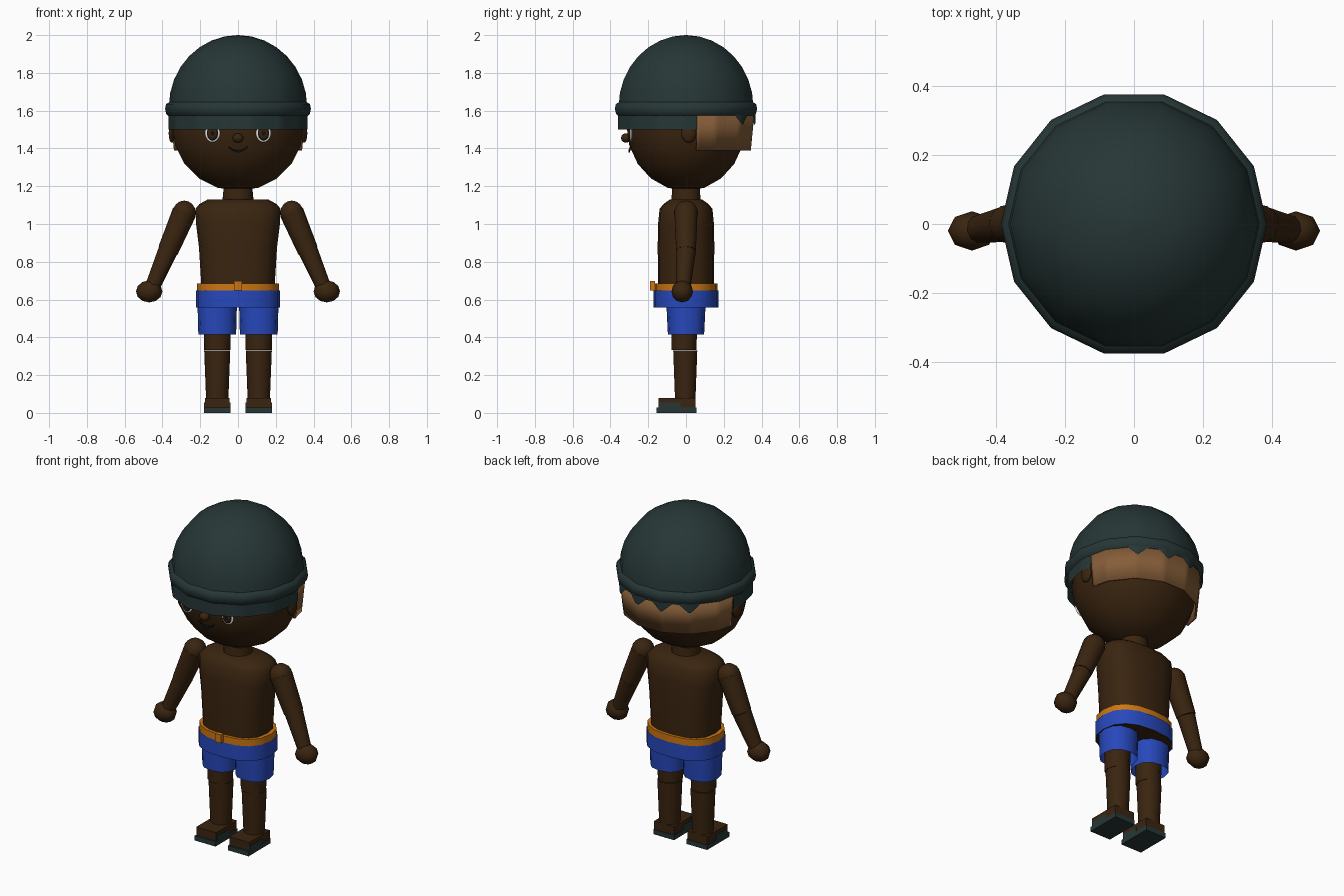
import bpy, bmesh, math
from mathutils import Vector, Matrix

cube = bpy.data.objects.get("Cube")
if cube:
    bpy.data.objects.remove(cube)


def material(name, rgb):
    m = bpy.data.materials.new(name)
    m.use_nodes = True
    m.diffuse_color = (*rgb, 1)
    bsdf = m.node_tree.nodes["Principled BSDF"]
    bsdf.inputs["Base Color"].default_value = (*rgb, 1)
    bsdf.inputs["Roughness"].default_value = 0.8
    return m


SKIN = material("dark skin", (0.042, 0.018, 0.005))
TEAL = material("dark teal", (0.02, 0.037, 0.037))
HAIR = material("brown hair", (0.235, 0.11, 0.04))
BLUE = material("blue cloth", (0.02, 0.065, 0.5))
ORANGE = material("orange belt", (0.6, 0.18, 0.006))
WHITE = material("eye white", (0.8, 0.8, 0.8))
BLACK = material("black", (0.008, 0.006, 0.005))


def finish(name, bm, mat, angle=50):
    bmesh.ops.recalc_face_normals(bm, faces=bm.faces)
    me = bpy.data.meshes.new(name)
    bm.to_mesh(me)
    bm.free()
    ob = bpy.data.objects.new(name, me)
    bpy.context.collection.objects.link(ob)
    me.materials.append(mat)
    bpy.ops.object.select_all(action="DESELECT")
    ob.select_set(True)
    bpy.context.view_layer.objects.active = ob
    if angle:
        bpy.ops.object.shade_smooth_by_angle(angle=math.radians(angle))
    return ob


def loft(name, rings, mat, n=14, power=2, x=0, y=0, caps=(True, True), angle=50):
    """Stack of rings (z, half width, half depth); power above 2 squares them off."""
    bm = bmesh.new()
    loops = []
    for z, rx, ry in rings:
        loop = []
        for i in range(n):
            c, s = math.cos(math.tau * i / n), math.sin(math.tau * i / n)
            cx, sy = (math.copysign(abs(v) ** (2 / power), v) for v in (c, s))
            loop.append(bm.verts.new((x + rx * cx, y + ry * sy, z)))
        loops.append(loop)
    for a, b in zip(loops, loops[1:]):
        for i in range(n):
            j = (i + 1) % n
            bm.faces.new((a[i], a[j], b[j], b[i]))
    for use, loop in zip(caps, (loops[0], loops[-1])):
        if use:
            bm.faces.new(loop)
    return finish(name, bm, mat, angle)


def ball(name, center, size, mat, u=14, v=9, angle=60):
    bm = bmesh.new()
    bmesh.ops.create_uvsphere(bm, u_segments=u, v_segments=v, radius=1,
                              matrix=Matrix.Translation(center) @ Matrix.Diagonal((*size, 1)))
    return finish(name, bm, mat, angle)


def limb(name, a, b, r1, r2, mat, n=10):
    a, b = Vector(a), Vector(b)
    turn = (b - a).to_track_quat("Z", "Y").to_matrix().to_4x4()
    bm = bmesh.new()
    bmesh.ops.create_cone(bm, cap_ends=True, segments=n, radius1=r1, radius2=r2, depth=(b - a).length,
                          matrix=Matrix.Translation((a + b) / 2) @ turn)
    return finish(name, bm, mat)


def box(name, center, size, mat):
    bm = bmesh.new()
    bmesh.ops.create_cube(bm, size=1, matrix=Matrix.Translation(center) @ Matrix.Diagonal((*size, 1)))
    return finish(name, bm, mat, 0)


def facet(a):
    """Radius of a unit 14-sided polygon at angle a."""
    step = math.tau / 14
    return math.cos(step / 2) / math.cos(a % step - step / 2)


def wall(name, samples, mat, angle=30):
    """Curved wall from samples (angle, low radius, low z, high radius, high z)."""
    bm = bmesh.new()
    pairs = []
    for a, r0, z0, r1, z1 in samples:
        k, d = facet(a), Vector((math.cos(a), math.sin(a), 0))
        pairs.append([bm.verts.new(d * r * k + Vector((0, 0, z))) for r, z in ((r0, z0), (r1, z1))])
    for p, q in zip(pairs, pairs[1:]):
        bm.faces.new((p[0], q[0], q[1], p[1]))
    return finish(name, bm, mat, angle)


# Head and neck
ball("head", (0, 0, 1.52), (0.358, 0.315, 0.345), SKIN, v=10)
loft("neck", [(1.1, 0.085, 0.08), (1.2, 0.075, 0.075)], SKIN)

# Hat: dome, rolled brim and band
dome = [(1.62 + 0.38 * math.sin(t), 0.366 * math.cos(t), 0.366 * math.cos(t))
        for t in (math.pi / 2 * i / 8 for i in range(8))]
loft("hat_dome", dome + [(2.0, 0.004, 0.004)], TEAL, caps=(False, True), angle=60)
loft("hat_brim", [(z, r, r) for z, r in
                  ((1.57, 0.366), (1.583, 0.38), (1.61, 0.386), (1.635, 0.381), (1.647, 0.36))],
     TEAL, caps=(False, False), angle=60)

START = math.asin(0.06 / 0.368)
front = [math.pi - START + (math.pi + 2 * START) * i / 48 for i in range(49)]
wall("hat_band", [(a, 0.37, 1.5, 0.37, 1.6) for a in front], TEAL)

# Ragged tufts hanging over the hair at the back
TUFTS = [math.radians(d) for d in (53, 80, 104, 128)]


def ragged(a):
    near = min(abs(a - t) for t in TUFTS)
    edge = 0.012 if 0.8 < a < 2.4 else 0
    return 1.585 - edge - 0.05 * max(0, 1 - near / 0.15)


back = [START + (math.pi - 2 * START) * i / 70 for i in range(71)]
wall("hat_ragged_edge", [(a, 0.377, ragged(a), 0.377, 1.6) for a in back], TEAL)

# Hair around the back of the head
hair = wall("hair", [(a, 0.352, 1.39, 0.372, 1.59) for a in back], HAIR)
thick = hair.modifiers.new("thickness", "SOLIDIFY")
thick.thickness = 0.012
thick.offset = -1 if hair.data.polygons[35].normal.y > 0 else 1

# Face
ball("nose", (0, -0.318, 1.455), (0.03, 0.026, 0.025), SKIN, 10, 8)
bm = bmesh.new()
mouth = []
for i in range(9):
    t = i / 4 - 1
    z = 1.385 + 0.022 * t * t
    h = 0.005 * (1 - abs(t)) + 0.002
    mouth.append([bm.verts.new((0.05 * t, -0.305 + 0.008 * t * t, z + s * h)) for s in (-1, 1)])
for p, q in zip(mouth, mouth[1:]):
    bm.faces.new((p[0], q[0], q[1], p[1]))
lips = finish("mouth", bm, BLACK)
lips.modifiers.new("thickness", "SOLIDIFY").thickness = 0.008

# Torso
loft("torso", [(0.565, 0.19, 0.145), (0.69, 0.195, 0.148), (0.88, 0.207, 0.15), (1.0, 0.222, 0.148),
               (1.08, 0.226, 0.14), (1.105, 0.205, 0.12), (1.13, 0.16, 0.085)], SKIN, n=16, power=2.6)

# Belt, buckle and shorts
loft("belt", [(0.64, 0.218, 0.166), (0.685, 0.218, 0.166)], ORANGE, n=16, power=2.4)
box("buckle", (0, -0.177, 0.674), (0.04, 0.026, 0.05), ORANGE)
loft("shorts_hip", [(0.558, 0.222, 0.172), (0.647, 0.222, 0.172)], BLUE, n=16, power=2.4, caps=(False, False))
loft("shorts_crotch", [(0.56, 0.218, 0.168), (0.57, 0.218, 0.168)], SKIN, n=16, power=2.4)

for side, s in (("left", 1), ("right", -1)):
    # Eyes and ears
    for part, rx, rz, y, mat in (("white", 0.04, 0.05, -0.291, WHITE), ("rim", 0.03, 0.04, -0.296, BLACK),
                                 ("iris", 0.025, 0.034, -0.299, SKIN), ("pupil", 0.012, 0.017, -0.302, BLACK)):
        ball(f"{side}_eye_{part}", (s * 0.135, y, 1.482), (rx, 0.008, rz), mat, 16, 10)
    ball(f"{side}_ear", (s * 0.35, 0.015, 1.48), (0.018, 0.04, 0.05), SKIN, 10, 8)

    # Arms
    shoulder, elbow, wrist = (s * 0.285, 0, 1.06), (s * 0.37, 0, 0.86), (s * 0.452, -0.015, 0.67)
    ball(f"{side}_shoulder", shoulder, (0.064, 0.064, 0.064), SKIN, 10, 8)
    limb(f"{side}_upper_arm", shoulder, elbow, 0.064, 0.055, SKIN)
    limb(f"{side}_forearm", elbow, wrist, 0.053, 0.04, SKIN)
    ball(f"{side}_hand", (s * 0.47, -0.02, 0.643), (0.07, 0.057, 0.058), SKIN, 8, 6)

    # Legs
    x = s * 0.11
    loft(f"{side}_shorts_leg", [(0.415, 0.1, 0.096), (0.6, 0.105, 0.105)], BLUE, n=12, power=2.4, x=x,
         caps=(False, True))
    loft(f"{side}_thigh", [(0.333, 0.069, 0.069), (0.5, 0.073, 0.073)], SKIN, n=10, x=x, y=-0.01)
    loft(f"{side}_shin", [(0.05, 0.058, 0.056), (0.33, 0.069, 0.067)], SKIN, n=10, x=x, y=-0.004)

    # Feet with soles and straps
    box(f"{side}_foot", (x, -0.047, 0.053), (0.132, 0.195, 0.05), SKIN)
    box(f"{side}_sole", (x, -0.05, 0.014), (0.138, 0.21, 0.028), TEAL)
    box(f"{side}_strap", (x, -0.085, 0.041), (0.138, 0.11, 0.028), TEAL)
